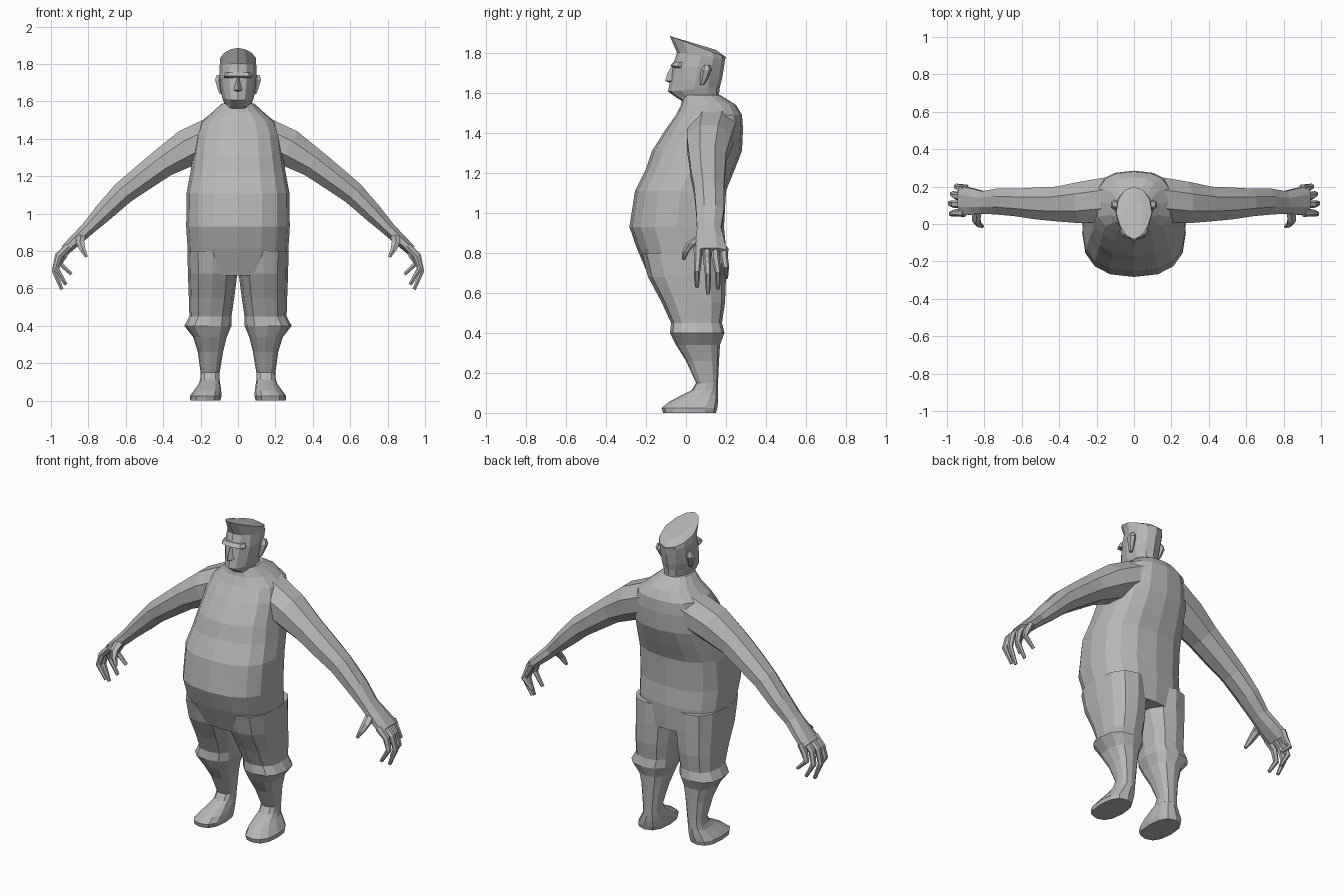
import bpy
import bmesh
import math
from mathutils import Vector

if "Cube" in bpy.data.objects:
    bpy.data.objects.remove(bpy.data.objects["Cube"], do_unlink=True)

clay = bpy.data.materials.new("clay grey")
clay.use_nodes = True
grey = (0.47, 0.47, 0.47, 1)
clay.diffuse_color = grey
clay.node_tree.nodes["Principled BSDF"].inputs["Base Color"].default_value = grey


def soft(value, power):
    return math.copysign(abs(value) ** power, value)


def loft(name, rings, mirror=False):
    """Skin a stack of equal-sided rings, with closed ends."""
    bm = bmesh.new()
    loops = [[bm.verts.new(p) for p in ring] for ring in rings]
    for low, high in zip(loops, loops[1:]):
        for i in range(len(low)):
            j = (i + 1) % len(low)
            bm.faces.new((low[i], low[j], high[j], high[i]))
    bm.faces.new(loops[0])
    bm.faces.new(loops[-1])
    bmesh.ops.recalc_face_normals(bm, faces=bm.faces)
    mesh = bpy.data.meshes.new(name)
    bm.to_mesh(mesh)
    bm.free()
    mesh.materials.append(clay)
    obj = bpy.data.objects.new(name, mesh)
    bpy.context.collection.objects.link(obj)
    if mirror:
        obj.modifiers.new("mirror", 'MIRROR').use_mirror_merge = False
    return obj


def section(z, x0, x1, y0, y1, n, power=1, slope=0, pinch=0):
    """Level ring between the given bounds; pinch narrows its front."""
    mid = (y0 + y1) / 2
    ring = []
    for i in range(n):
        t = math.tau * i / n - math.pi / 2
        dx = soft(math.cos(t), power) * (1 - pinch * max(0, -math.sin(t)))
        dy = soft(math.sin(t), power) * (y1 - y0) / 2
        ring.append(Vector(((x0 + x1) / 2 + dx * (x1 - x0) / 2, mid + dy, z + slope * dy)))
    return ring


def tube(name, path, n):
    """Limb along points (x, y, z, thickness, half depth), bent in the xz plane."""
    pts = [Vector(p[:3]) for p in path]
    rings = []
    for i, p in enumerate(path):
        d = pts[min(i + 1, len(pts) - 1)] - pts[max(i - 1, 0)]
        side = Vector((-d.z, 0, d.x)).normalized()
        rings.append([pts[i] + side * p[3] * math.cos(math.tau * (k + .5) / n)
                      + Vector((0, p[4] * math.sin(math.tau * (k + .5) / n), 0))
                      for k in range(n)])
    return loft(name, rings, True)


# Torso: height, half width, front, back
torso = [(.67, .262, -.18, .19), (.82, .27, -.245, .2), (.93, .277, -.283, .19),
         (1.11, .275, -.255, .2), (1.22, .255, -.2, .245), (1.31, .24, -.17, .28),
         (1.42, .225, -.1, .285), (1.49, .2, -.05, .28), (1.54, .14, -.025, .25),
         (1.59, .085, -.015, .17)]
loft("torso", [section(z, -w, w, a, b, 16, .8) for z, w, a, b in torso])

# Trouser legs, calves and feet: height, inside, outside, front, back
leg = [(.8, .003, .27, -.22, .2), (.68, .003, .268, -.19, .2), (.55, .02, .263, -.12, .195),
       (.45, .035, .26, -.075, .18), (.4, .035, .287, -.08, .192), (.34, .06, .24, -.05, .17),
       (.26, .08, .215, 0, .165), (.15, .098, .2, .05, .16), (.1, .098, .203, .02, .16)]
loft("leg", [section(z, i, o, a, b, 12, .8) for z, i, o, a, b in leg], True)
foot = [(.12, .1, .2, .04, .16), (.09, .095, .21, -.02, .16), (.055, .09, .235, -.085, .16),
        (.025, .088, .257, -.122, .157), (0, .095, .255, -.115, .15)]
loft("foot", [section(z, i, o, a, b, 12, .8) for z, i, o, a, b in foot], True)

# Arm from inside the shoulder to the palm
tube("arm", [(.1, .135, 1.43, .11, .13), (.27, .115, 1.352, .108, .12),
             (.4, .107, 1.272, .085, .1), (.51, .11, 1.19, .076, .092),
             (.615, .115, 1.11, .067, .08), (.72, .12, 1.005, .055, .075),
             (.805, .115, .918, .04, .065), (.86, .12, .865, .036, .075),
             (.925, .125, .805, .03, .085)], 8)

# Fingers: root depth, tip depth, knuckle reach, tip x, tip z
fingers = [(.06, .055, .975, .925, .63), (.105, .11, .982, .942, .595),
           (.148, .16, .97, .92, .62), (.19, .2, .95, .89, .675)]
for k, (y0, y1, reach, x, z) in enumerate(fingers):
    drop = .79 - z
    tube(f"finger_{k + 1}", [(.905, y0, .825, .022, .022), (reach - .02, y0, .775, .02, .02),
                             (reach, y1, z + drop * .5, .016, .016),
                             (x, y1, z, .01, .01)], 6)
tube("thumb", [(.84, .08, .885, .03, .03), (.845, .03, .85, .026, .026),
               (.832, 0, .81, .018, .018), (.81, -.012, .768, .009, .009)], 6)

# Head and neck: height, half width, front, back, slope, pinch
head = [(1.5, .095, .0, .2, 0, 0), (1.56, .085, -.02, .17, 0, 0),
        (1.585, .072, -.045, .165, .1, 0), (1.62, .085, -.09, .17, .1, .2),
        (1.67, .093, -.078, .18, 0, .15), (1.73, .098, -.068, .19, 0, .1),
        (1.785, .098, -.045, .195, -.15, .15), (1.832, .096, -.082, .2, -.38, .25),
        (1.848, .05, -.07, .15, -.3, .3)]
loft("head", [section(z, -w, w, a, b, 12, .95, s, p) for z, w, a, b, s, p in head])

# Face: nose and brow wedges, ears flaring outward
loft("nose", [section(z, -w, w, y, -.04, 4) for z, w, y in
              [(1.65, .012, -.08), (1.66, .023, -.104), (1.7, .013, -.092), (1.74, .01, -.068)]])
loft("brow", [section(z, -w, w, y, 0, 8, .7) for z, w, y in
              [(1.725, .07, -.06), (1.735, .078, -.079), (1.755, .07, -.062)]])
loft("ear", [section(z, .08, x, a, b, 6) for z, x, a, b in
             [(1.64, .1, .07, .09), (1.67, .112, .07, .11),
              (1.715, .126, .075, .13), (1.74, .117, .09, .12)]], True)
